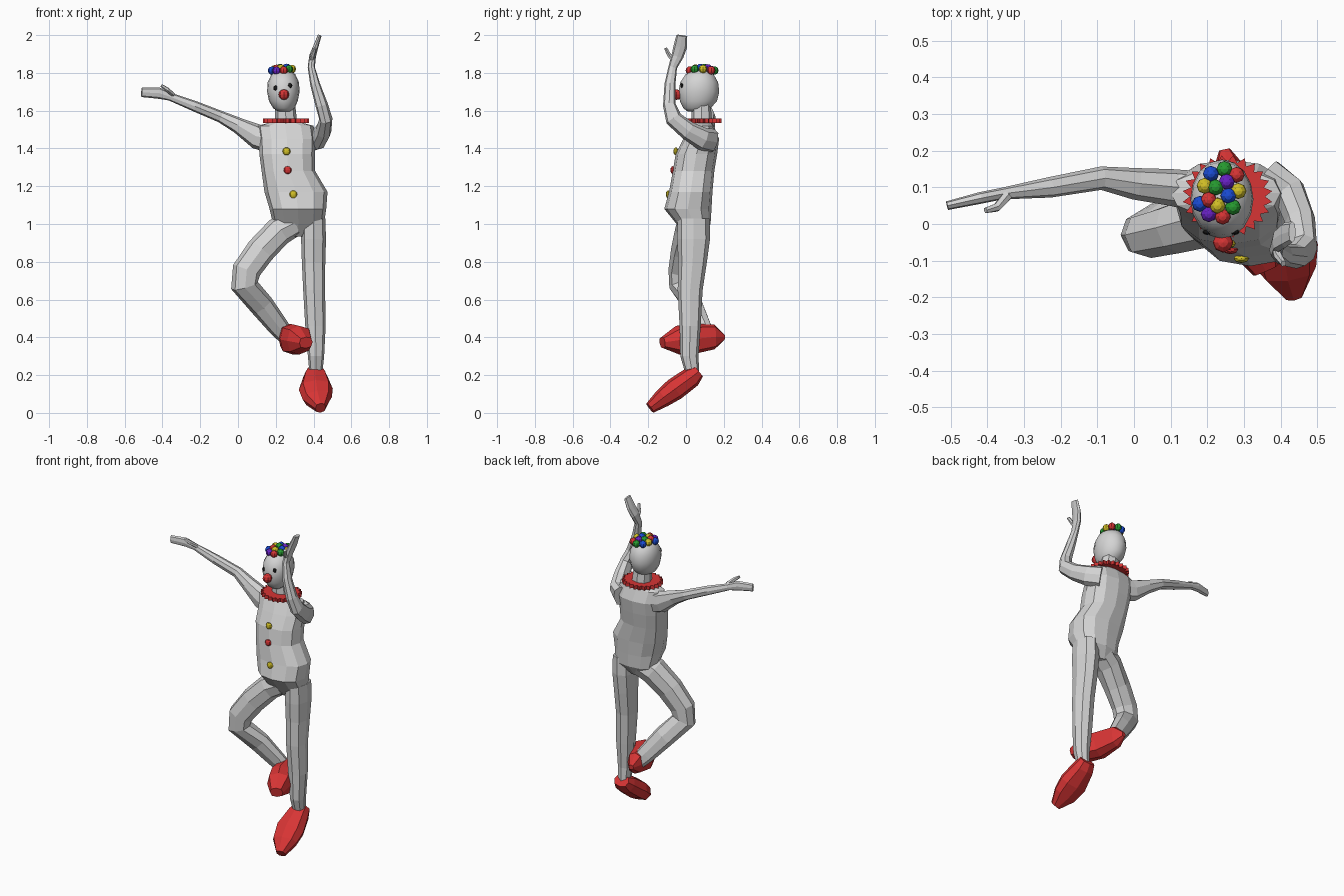
import bpy, bmesh, math
from mathutils import Vector


def material(name, rgb):
    m = bpy.data.materials.new(name)
    m.diffuse_color = (*rgb, 1)
    return m


WHITE = material("white", (0.66, 0.66, 0.66))
RED = material("red", (0.68, 0.035, 0.035))
YELLOW = material("yellow", (0.65, 0.53, 0.02))
BLUE = material("blue", (0.01, 0.07, 0.65))
GREEN = material("green", (0.02, 0.33, 0.03))
PURPLE = material("purple", (0.14, 0.015, 0.55))
BLACK = material("black", (0.01, 0.01, 0.01))


def finish(name, bm, mat, smooth=False):
    bmesh.ops.recalc_face_normals(bm, faces=bm.faces)
    for f in bm.faces:
        f.smooth = smooth
    me = bpy.data.meshes.new(name)
    bm.to_mesh(me)
    bm.free()
    me.materials.append(mat)
    ob = bpy.data.objects.new(name, me)
    bpy.context.collection.objects.link(ob)
    return ob


def tube(name, pts, mat, ref, sides=8, square=0.85, level=False, smooth=False):
    """Loft rings (x, y, z, half width along ref, half width across) on a path."""
    bm = bmesh.new()
    c = [Vector(p[:3]) for p in pts]
    rings = []
    for i, p in enumerate(pts):
        t = Vector((0, 0, 1))
        if not level:
            t = Vector((0, 0, 0))
            if i > 0:
                t += (c[i] - c[i - 1]).normalized()
            if i < len(c) - 1:
                t += (c[i + 1] - c[i]).normalized()
            t.normalize()
        u = Vector(ref)
        u = (u - t * u.dot(t)).normalized()
        v = t.cross(u)
        ring = []
        for k in range(sides):
            a = 2 * math.pi * k / sides
            ca, sa = math.cos(a), math.sin(a)
            ca = math.copysign(abs(ca) ** square, ca)
            sa = math.copysign(abs(sa) ** square, sa)
            ring.append(bm.verts.new(c[i] + u * ca * p[3] + v * sa * p[4]))
        rings.append(ring)
    for r, s in zip(rings, rings[1:]):
        for k in range(sides):
            j = (k + 1) % sides
            bm.faces.new((r[k], r[j], s[j], s[k]))
    bm.faces.new(rings[0])
    bm.faces.new(rings[-1])
    return finish(name, bm, mat, smooth)


def ball(name, loc, r, mat, seg=8, rings=6, scale=(1, 1, 1)):
    bm = bmesh.new()
    bmesh.ops.create_uvsphere(bm, u_segments=seg, v_segments=rings, radius=r)
    bmesh.ops.scale(bm, vec=scale, verts=bm.verts)
    bmesh.ops.translate(bm, vec=loc, verts=bm.verts)
    return finish(name, bm, mat)


X, Y = (1, 0, 0), (0, 1, 0)

# Torso with rounded belly and hips
tube("torso", [
    (.30, .045, .935, .05, .045), (.32, .04, 1.0, .135, .09), (.317, .01, 1.08, .15, .125),
    (.307, .025, 1.17, .167, .115), (.267, .04, 1.28, .142, .11), (.26, .055, 1.37, .147, .11),
    (.26, .08, 1.45, .15, .095), (.25, .085, 1.52, .15, .062), (.255, .085, 1.54, .07, .05),
], WHITE, X, sides=12, level=True)

# Neck and head
tube("neck", [(.255, .085, 1.52, .06, .055), (.25, .08, 1.64, .052, .05)], WHITE, X, level=True)
tube("head", [
    (.245, .05, 1.595, .03, .04), (.243, .058, 1.613, .057, .072), (.24, .066, 1.65, .076, .098),
    (.24, .068, 1.70, .086, .108), (.24, .07, 1.75, .083, .1), (.24, .072, 1.793, .063, .074),
    (.24, .075, 1.815, .028, .032),
], WHITE, X, sides=16, square=1, level=True, smooth=True)

# Face
ball("nose", (.243, -.05, 1.685), .028, RED)
for side, x, z in (("left", .2, 1.72), ("right", .275, 1.733)):
    ball("eye_" + side, (x, -.022, z), .013, BLACK, scale=(1, .6, 1))

# Curly pompom hair
hair = [
    (.21, .137, BLUE), (.247, .15, GREEN), (.28, .134, RED), (.193, .104, YELLOW),
    (.253, .115, PURPLE), (.285, .09, YELLOW), (.223, .10, GREEN), (.258, .077, BLUE),
    (.204, .066, RED), (.18, .055, BLUE), (.228, .05, YELLOW), (.27, .046, GREEN),
    (.204, .027, PURPLE), (.242, .02, RED)]
for i, (x, y, m) in enumerate(hair):
    d = math.hypot(x - .24, y - .085)
    ball("hair_ball_%d" % (i + 1), (x, y, 1.828 - 3.6 * d * d), .022, m)

# Frilled collar: flat ring with a pointed rim
bm = bmesh.new()
n = 48
loops = []
for inner, z in ((True, 1.535), (False, 1.535), (False, 1.558), (True, 1.558)):
    loop = []
    for k in range(n):
        r = .05 if inner else (.123 if k % 2 else .103)
        a = 2 * math.pi * k / n
        loop.append(bm.verts.new((.255 + r * math.cos(a), .075 + r * .92 * math.sin(a), z)))
    loops.append(loop)
for i in range(4):
    p, q = loops[i], loops[(i + 1) % 4]
    for k in range(n):
        j = (k + 1) % n
        bm.faces.new((p[k], p[j], q[j], q[k]))
finish("collar", bm, RED)

# Buttons down the front
for i, (x, y, z, m) in enumerate(((.257, -.054, 1.385, YELLOW), (.263, -.07, 1.285, RED),
                                  (.293, -.094, 1.157, YELLOW))):
    ball("button_%d" % (i + 1), (x, y, z), .021, m, scale=(1, .6, 1))

# Outstretched arm with hand and thumb
tube("outstretched_arm", [
    (.17, .09, 1.45, .055, .075), (.10, .10, 1.463, .05, .065), (0, .11, 1.522, .043, .042),
    (-.09, .125, 1.567, .032, .031), (-.23, .10, 1.624, .028, .028), (-.36, .083, 1.674, .016, .021),
    (-.42, .071, 1.693, .016, .03), (-.51, .05, 1.697, .012, .025),
], WHITE, Y)
tube("outstretched_thumb", [
    (-.345, .078, 1.685, .012, .014), (-.375, .045, 1.712, .012, .012), (-.405, .037, 1.733, .008, .008),
], WHITE, (0, 0, 1), sides=6)

# Raised arm with hand and thumb
tube("raised_arm", [
    (.365, .135, 1.44, .045, .065), (.425, .085, 1.452, .045, .06), (.453, .01, 1.495, .042, .05),
    (.465, -.066, 1.558, .035, .045), (.443, -.088, 1.63, .033, .034), (.408, -.085, 1.74, .026, .029),
    (.388, -.07, 1.83, .019, .023), (.395, -.045, 1.89, .018, .032), (.412, -.03, 1.94, .014, .036),
    (.432, -.022, 1.997, .01, .029),
], WHITE, X)
tube("raised_thumb", [
    (.388, -.06, 1.86, .013, .014), (.394, -.088, 1.893, .012, .012), (.408, -.108, 1.93, .008, .009),
], WHITE, X, sides=6)

# Standing leg and pointed shoe
tube("standing_leg", [
    (.412, .04, .17, .03, .032), (.413, .018, .30, .043, .048), (.41, .022, .46, .054, .056),
    (.403, .022, .65, .058, .066), (.40, .035, .80, .062, .076), (.40, .04, .92, .066, .087),
    (.40, .04, 1.03, .062, .085),
], WHITE, X, level=True)
tube("standing_shoe", [
    (.41, .068, .22, .05, .035), (.41, .03, .19, .065, .055), (.412, -.06, .125, .09, .06),
    (.42, -.125, .077, .078, .05), (.437, -.19, .026, .028, .031),
], RED, X, square=.8)

# Bent leg and its shoe
tube("bent_leg", [
    (.29, .035, 1.0, .085, .07), (.215, .02, .96, .08, .077), (.12, -.01, .86, .07, .077),
    (.045, -.03, .755, .063, .076), (.034, -.03, .675, .06, .073), (.125, .04, .57, .05, .065),
    (.215, .095, .455, .04, .055), (.26, .12, .40, .035, .045),
], WHITE, Y)
tube("bent_shoe", [
    (.247, .203, .40, .015, .015), (.258, .15, .403, .045, .066), (.285, .03, .39, .066, .08),
    (.325, -.045, .385, .072, .076), (.36, -.125, .372, .038, .03),
], RED, X, square=.75)
